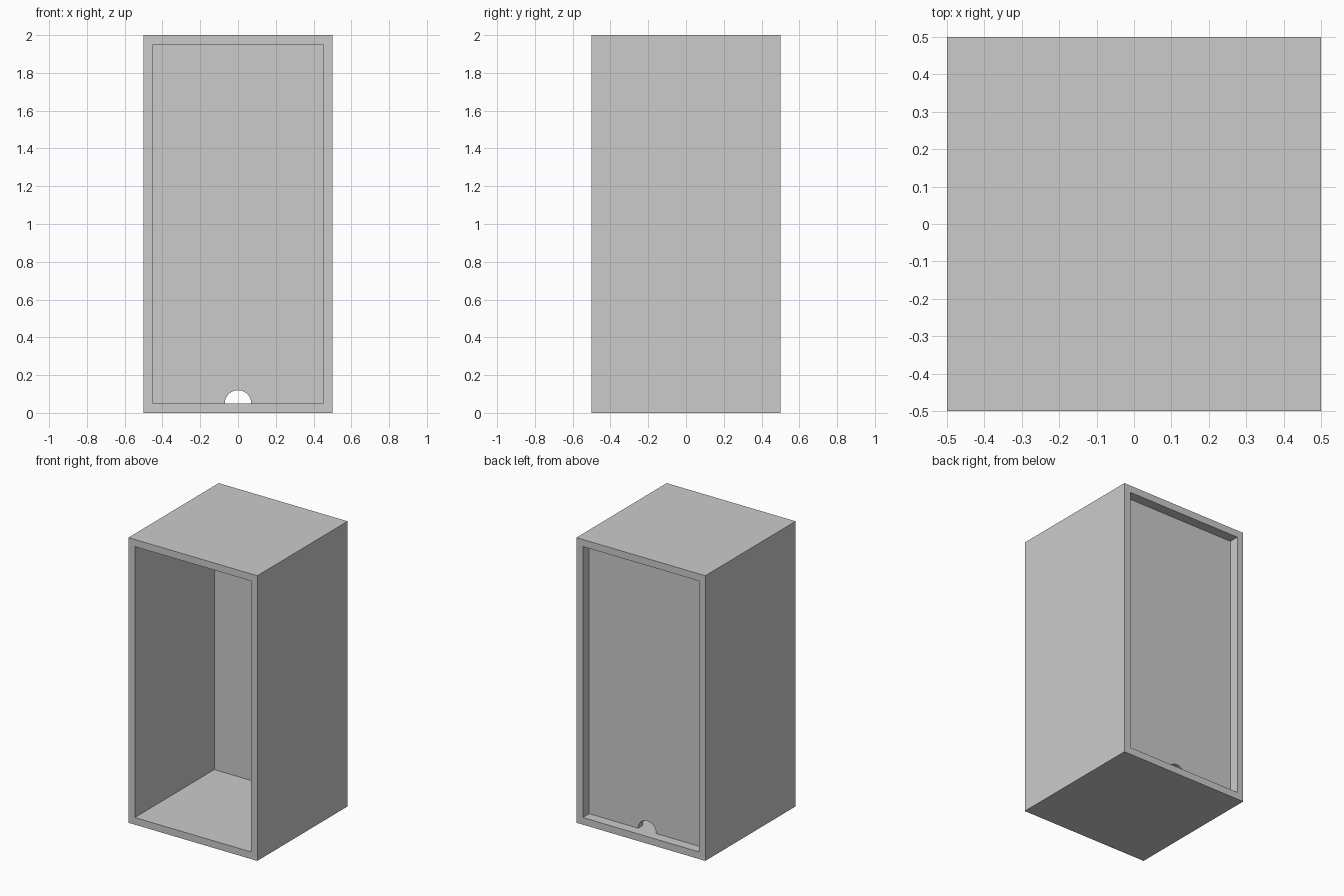
import bpy, bmesh, math
from mathutils import Vector

if "Cube" in bpy.data.objects:
    bpy.data.objects.remove(bpy.data.objects["Cube"])

W, H, T = 0.5, 2.0, 0.05          # half width, height, wall thickness
BACK_IN, BACK_OUT = 0.38, 0.43    # recessed back panel, inner and outer y
NOTCH_R = 0.07                    # cable notch radius


def finish(name, bm):
    bmesh.ops.recalc_face_normals(bm, faces=bm.faces)
    mesh = bpy.data.meshes.new(name)
    bm.to_mesh(mesh)
    bm.free()
    obj = bpy.data.objects.new(name, mesh)
    bpy.context.collection.objects.link(obj)
    return obj


def loop(bm, half_w, z0, z1, y):
    return [bm.verts.new((x, y, z)) for x, z in
            ((-half_w, z0), (half_w, z0), (half_w, z1), (-half_w, z1))]


# Cabinet shell: rectangular tube open at front and back
bm = bmesh.new()
rings = [loop(bm, W, 0, H, -0.5), loop(bm, W, 0, H, 0.5),
         loop(bm, W - T, T, H - T, 0.5), loop(bm, W - T, T, H - T, -0.5)]
for k in range(4):
    a, b = rings[k], rings[(k + 1) % 4]
    for i in range(4):
        j = (i + 1) % 4
        bm.faces.new((a[i], a[j], b[j], b[i]))
finish("cabinet_shell", bm)

# Back panel: recessed sheet with a half-round notch at the bottom
arc = [(NOTCH_R * math.cos(math.pi * i / 24), T + NOTCH_R * math.sin(math.pi * i / 24))
       for i in range(24, -1, -1)]
outline = [(-W + T, T)] + arc + [(W - T, T), (W - T, H - T), (-W + T, H - T)]
bm = bmesh.new()
face = bm.faces.new([bm.verts.new((x, BACK_IN, z)) for x, z in outline])
ext = bmesh.ops.extrude_face_region(bm, geom=[face], use_keep_orig=True)
bmesh.ops.translate(bm, vec=Vector((0, BACK_OUT - BACK_IN, 0)),
                    verts=[g for g in ext["geom"] if isinstance(g, bmesh.types.BMVert)])
panel = finish("back_panel", bm)

# Smooth the notch curve, keep every edge sharp
bpy.context.view_layer.objects.active = panel
panel.select_set(True)
bpy.ops.object.shade_smooth_by_angle(angle=math.radians(30))
